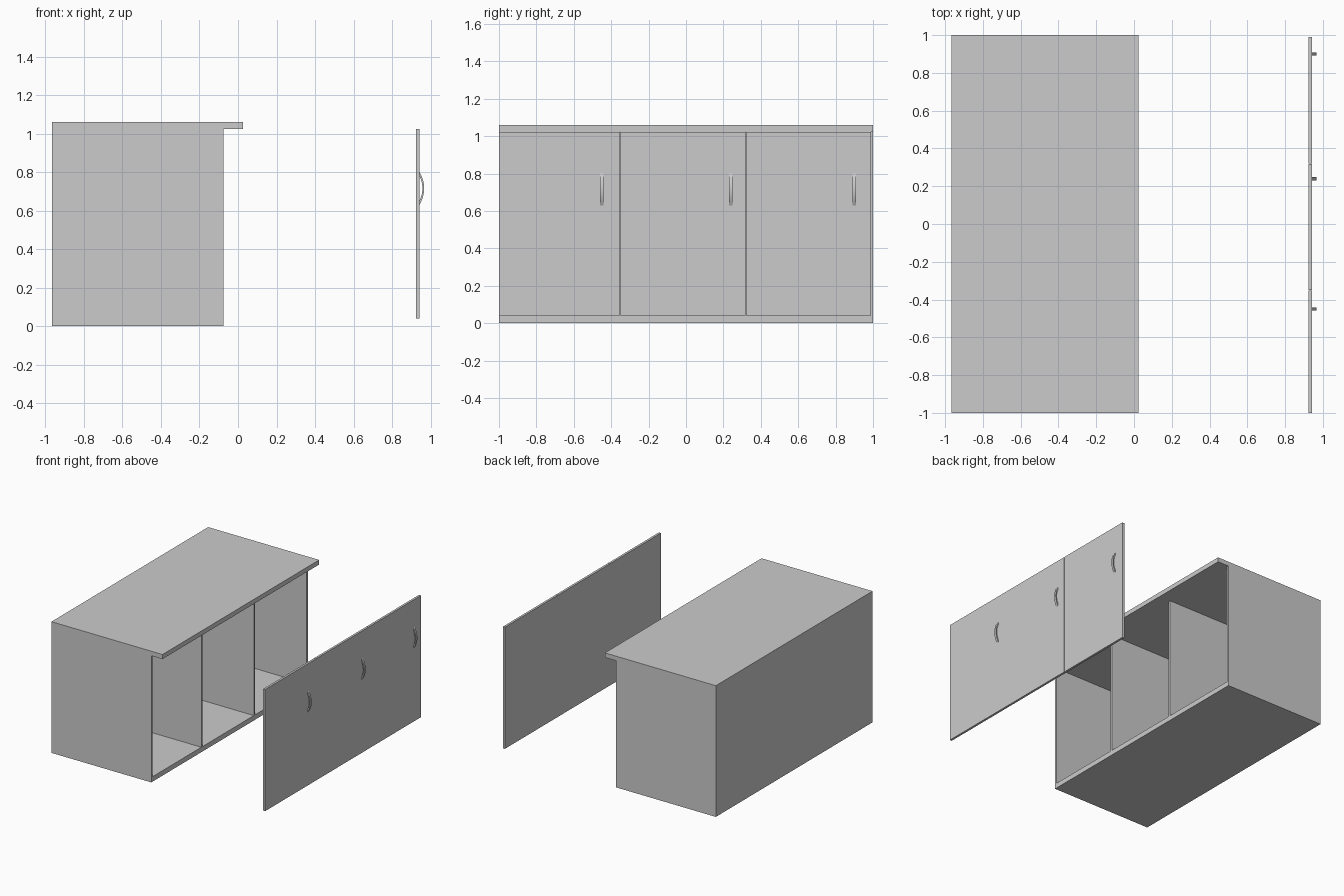
import bpy, bmesh, math

if "Cube" in bpy.data.objects:
    bpy.data.objects.remove(bpy.data.objects["Cube"])


def box(name, x0, x1, y0, y1, z0, z1):
    bm = bmesh.new()
    bmesh.ops.create_cube(bm, size=1)
    for v in bm.verts:
        v.co.x = x1 if v.co.x > 0 else x0
        v.co.y = y1 if v.co.y > 0 else y0
        v.co.z = z1 if v.co.z > 0 else z0
    return link(name, bm)


def link(name, bm):
    bmesh.ops.recalc_face_normals(bm, faces=bm.faces)
    me = bpy.data.meshes.new(name)
    bm.to_mesh(me)
    bm.free()
    ob = bpy.data.objects.new(name, me)
    bpy.context.collection.objects.link(ob)
    return ob


def handle(name, y, x=0.942, z=0.715, width=0.018, steps=16):
    # bowed bar: rectangular section swept along a shallow arc
    bm = bmesh.new()
    rings = []
    for i in range(steps + 1):
        t = -1 + 2 * i / steps
        bow = 1 - t * t
        xo, xi = x + 0.025 * bow, x - 0.009 + 0.025 * bow
        zo, zi = z + 0.087 * t, z + 0.081 * t
        pts = [(xo, -1, zo), (xo, 1, zo), (xi, 1, zi), (xi, -1, zi)]
        rings.append([bm.verts.new((a, y + s * width / 2, c)) for a, s, c in pts])
    for a, b in zip(rings, rings[1:]):
        for k in range(4):
            bm.faces.new((a[k], a[(k + 1) % 4], b[(k + 1) % 4], b[k]))
    bm.faces.new(rings[0])
    bm.faces.new(rings[-1])
    ob = link(name, bm)
    bpy.context.view_layer.objects.active = ob
    ob.select_set(True)
    bpy.ops.object.shade_smooth_by_angle(angle=math.radians(30))
    ob.select_set(False)


BACK, FRONT, T = -0.967, -0.075, 0.018
Z0, Z1 = 0.04, 1.023

# base slab and overhanging worktop
box("base", BACK, FRONT, -1, 1, 0, Z0)
box("worktop", BACK, 0.025, -1, 1, Z1, 1.06)

# back panel, side panels and dividers
box("back_panel", BACK, BACK + T, -1 + T, 1 - T, Z0, Z1)
for name, y in (("left_side", -1), ("right_side", 1 - T)):
    box(name, BACK, FRONT, y, y + T, Z0, Z1)
for i, y in enumerate((-0.352, 0.318)):
    box(f"divider_{i + 1}", BACK + T, FRONT, y - T / 2, y + T / 2, Z0, Z1)

# doors floating in front, each with a bowed handle
doors = ((-1, -0.353, -0.45), (-0.35, 0.317, 0.24), (0.32, 0.99, 0.90))
for i, (y0, y1, hy) in enumerate(doors):
    box(f"door_{i + 1}", 0.925, 0.943, y0, y1, Z0, Z1)
    handle(f"door_handle_{i + 1}", hy)
